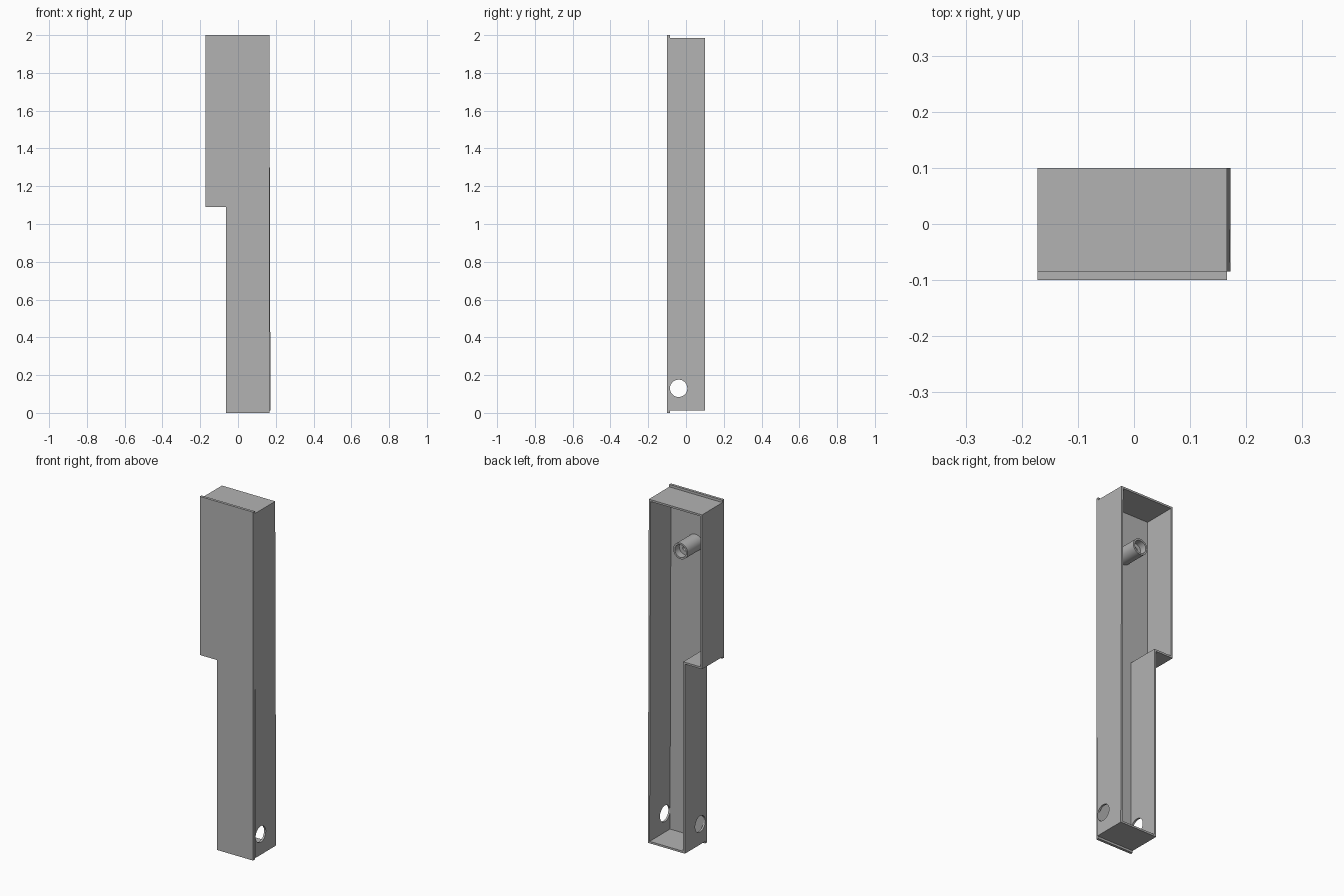
import bpy, bmesh, math
from mathutils import Matrix

cube = bpy.data.objects.get("Cube")
if cube:
    bpy.data.objects.remove(cube)

grey = bpy.data.materials.new("plain_grey")
grey.use_nodes = True
colour = (0.45, 0.45, 0.45, 1)
grey.diffuse_color = colour
grey.node_tree.nodes["Principled BSDF"].inputs["Base Color"].default_value = colour


def finish(name, bm):
    bmesh.ops.recalc_face_normals(bm, faces=bm.faces[:])
    mesh = bpy.data.meshes.new(name)
    bm.to_mesh(mesh)
    bm.free()
    mesh.materials.append(grey)
    obj = bpy.data.objects.new(name, mesh)
    bpy.context.collection.objects.link(obj)
    return obj


def bridge(bm, a, b):
    """Join two closed loops of vertices with quads."""
    n = len(a)
    for i in range(n):
        j = (i + 1) % n
        bm.faces.new((a[i], a[j], b[j], b[i]))


def outline(left, step, top_right, low_right, bottom, shelf, top):
    return [(step, bottom), (low_right, bottom), (top_right, top),
            (left, top), (left, shelf), (step, shelf)]


def loop(bm, points, y):
    return [bm.verts.new((x, y, z)) for x, z in points]


FRONT, SEAM, BACK = -0.1, -0.085, 0.1
WALL = 0.011

# Stepped front plate
bm = bmesh.new()
shape = outline(-0.172, -0.063, 0.166, 0.166, 0, 1.09, 2)
a, b = loop(bm, shape, FRONT), loop(bm, shape, SEAM)
bm.faces.new(a)
bm.faces.new(b)
bridge(bm, a, b)
finish("front_plate", bm)

# Thin rim wall, open at the back; its long side flares slightly at the foot
bm = bmesh.new()
outer = outline(-0.172, -0.063, 0.166, 0.172, 0.012, 1.1, 1.986)
inner = outline(-0.172 + WALL, -0.063 + WALL, 0.166 - WALL, 0.172 - WALL,
                0.012 + WALL, 1.1 + WALL, 1.986 - WALL)
loops = [loop(bm, outer, SEAM), loop(bm, outer, BACK),
         loop(bm, inner, BACK), loop(bm, inner, SEAM)]
for i in range(4):
    bridge(bm, loops[i], loops[(i + 1) % 4])
rim = finish("rim_wall", bm)

# Pivot hole through both side walls
bm = bmesh.new()
bmesh.ops.create_cone(bm, cap_ends=True, segments=40, radius1=0.046, radius2=0.046, depth=1,
                      matrix=Matrix.Translation((0, -0.039, 0.13)) @ Matrix.Rotation(math.pi / 2, 4, 'Y'))
cutter = finish("hole_cutter", bm)
cutter.hide_render = True
mod = rim.modifiers.new("pivot_hole", 'BOOLEAN')
mod.operation = 'DIFFERENCE'
mod.solver = 'EXACT'
mod.object = cutter
bpy.context.view_layer.objects.active = rim
bpy.ops.object.modifier_apply(modifier=mod.name)
bpy.data.objects.remove(cutter)

# Hollow screw boss standing on the plate: (radius, y) lathed about y
bm = bmesh.new()
profile = [(0.046, SEAM), (0.046, 0.05), (0.036, 0.05), (0.036, 0.01),
           (0.014, 0.01), (0.014, -0.08)]
SEGMENTS = 40
rings = []
for r, y in profile:
    angles = [2 * math.pi * k / SEGMENTS for k in range(SEGMENTS)]
    rings.append(loop(bm, [(r * math.cos(t), 1.713 + r * math.sin(t)) for t in angles], y))
for low, high in zip(rings, rings[1:]):
    bridge(bm, low, high)
bm.faces.new(rings[0])
bm.faces.new(rings[-1])
boss = finish("screw_boss", bm)

# Smooth the round surfaces, keep edges sharp
bpy.ops.object.select_all(action='DESELECT')
for obj in (boss, rim):
    obj.select_set(True)
bpy.context.view_layer.objects.active = boss
bpy.ops.object.shade_smooth_by_angle(angle=math.radians(30))
